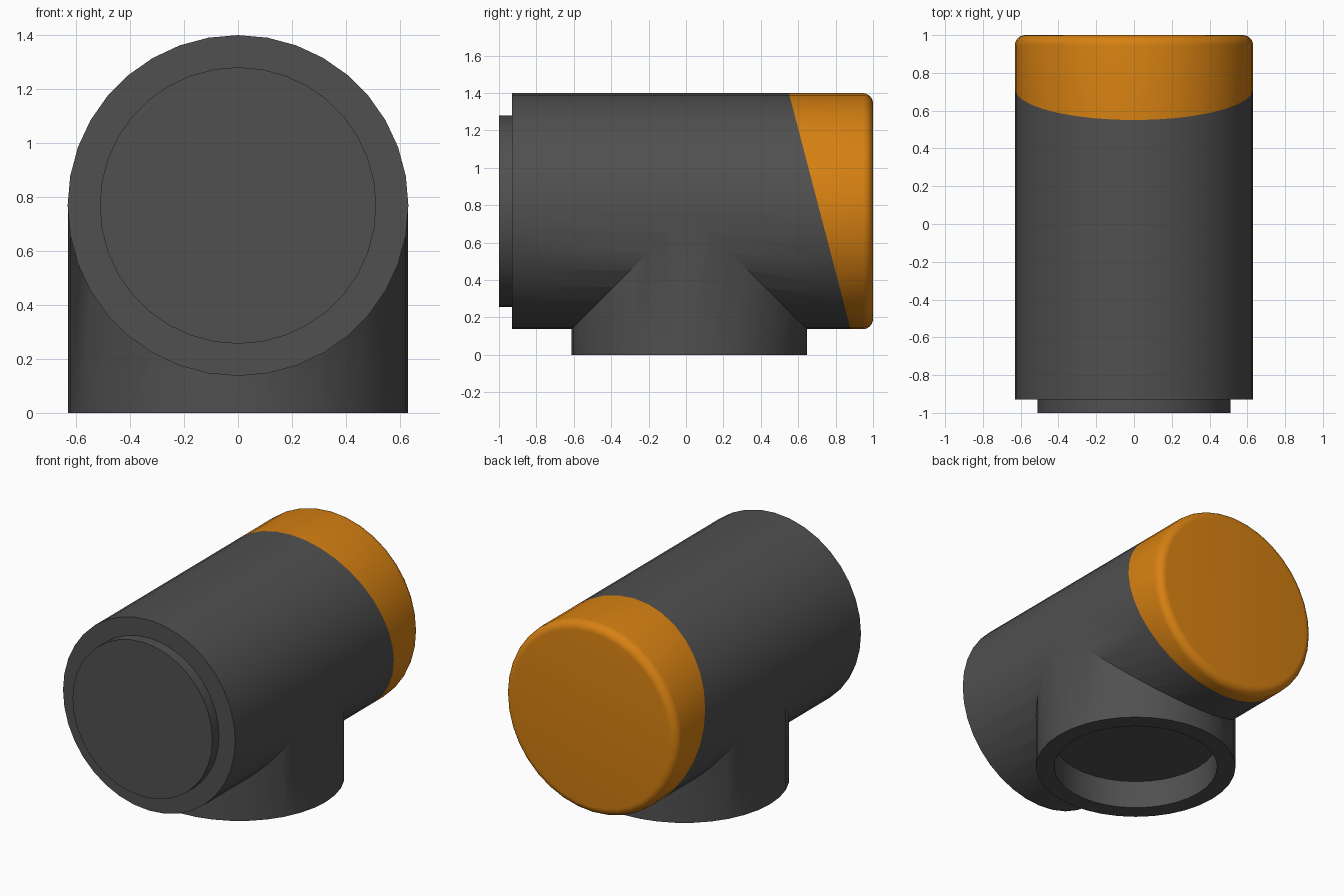
import bpy, bmesh, math
from mathutils import Matrix, Vector

cube = bpy.data.objects.get("Cube")
if cube:
    bpy.data.objects.remove(cube)

R, AXIS_Z, BRANCH_Y, SIDES = 0.631, 0.768, 0.017, 36


def material(name, rgb):
    m = bpy.data.materials.new(name)
    m.use_nodes = True
    m.diffuse_color = (*rgb, 1)
    m.node_tree.nodes["Principled BSDF"].inputs["Base Color"].default_value = (*rgb, 1)
    return m


grey = material("dark grey", (0.08, 0.08, 0.08))
orange = material("orange", (0.68, 0.22, 0.006))


def lathe(name, profile, matrix, mats):
    """Spin (radius, height) points about z, close both ends, then place."""
    bm = bmesh.new()
    rings = [[bm.verts.new((r * math.cos(a), r * math.sin(a), h))
              for a in (math.tau * i / SIDES for i in range(SIDES))]
             for r, h in profile]
    for lo, hi in zip(rings, rings[1:]):
        for i in range(SIDES):
            j = (i + 1) % SIDES
            bm.faces.new((lo[i], lo[j], hi[j], hi[i]))
    bm.faces.new(rings[0][::-1])
    bm.faces.new(rings[-1])
    bmesh.ops.transform(bm, matrix=matrix, verts=bm.verts)
    bmesh.ops.recalc_face_normals(bm, faces=bm.faces)
    mesh = bpy.data.meshes.new(name)
    bm.to_mesh(mesh)
    bm.free()
    for m in mats:
        mesh.materials.append(m)
    ob = bpy.data.objects.new(name, mesh)
    bpy.context.collection.objects.link(ob)
    return ob


# Horizontal barrel with a raised front disc and a rounded back edge
ROUND = 0.055
profile = [(0.512, -1), (0.512, -0.93), (R, -0.93)]
for k in range(7):
    a = math.pi / 2 * k / 6
    profile.append((R - ROUND + ROUND * math.cos(a), 1 - ROUND + ROUND * math.sin(a)))
lay_down = Matrix.Translation((0, 0, AXIS_Z)) @ Matrix.Rotation(-math.pi / 2, 4, "X")
body = lathe("pipe_tee_body", profile, lay_down, [grey, orange])

# Slanted cut that divides the grey barrel from the orange end
top, bottom = Vector((0, 0.55, 1.4)), Vector((0, 0.88, 0.137))
normal = (top - bottom).cross(Vector((1, 0, 0))).normalized()
if normal.y < 0:
    normal.negate()
bm = bmesh.new()
bm.from_mesh(body.data)
bmesh.ops.bisect_plane(bm, geom=bm.verts[:] + bm.edges[:] + bm.faces[:],
                       plane_co=top, plane_no=normal)
for f in bm.faces:
    f.material_index = int((f.calc_center_median() - top).dot(normal) > 0)
bm.to_mesh(body.data)
bm.free()

# Vertical branch joined to the barrel, with a shallow socket cut from below
upright = Matrix.Translation((0, BRANCH_Y, 0))
branch = lathe("branch_helper", [(R - 0.001, 0), (R - 0.001, AXIS_Z)], upright, [grey])
socket = lathe("socket_cutter", [(0.515, -0.1), (0.515, 0.19)], upright, [grey])
bpy.context.view_layer.objects.active = body
body.select_set(True)
for helper, operation in ((branch, "UNION"), (socket, "DIFFERENCE")):
    helper.hide_render = True
    mod = body.modifiers.new(operation.lower(), "BOOLEAN")
    mod.operation, mod.object, mod.solver = operation, helper, "EXACT"
    bpy.ops.object.modifier_apply(modifier=mod.name)
    bpy.data.objects.remove(helper)

# Smooth curved walls, crisp joints
bpy.ops.object.shade_smooth_by_angle(angle=math.radians(30))
